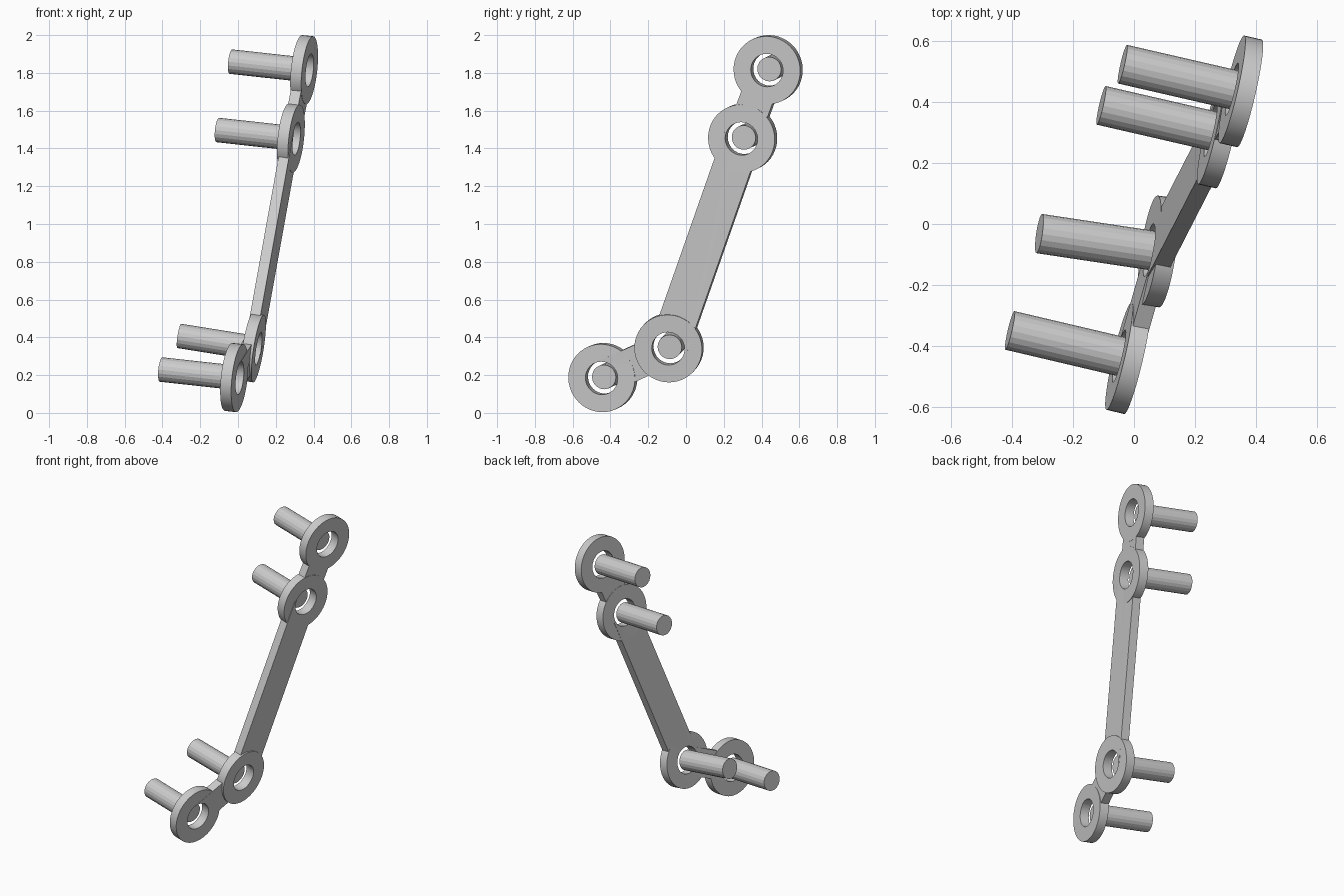
import bpy
from mathutils import Vector, Matrix

if "Cube" in bpy.data.objects:
    bpy.data.objects.remove(bpy.data.objects["Cube"])

RING_R, HOLE_R, PIN_R = 0.181, 0.088, 0.065
THICK, PIN_START, PIN_LEN = 0.06, 0.025, 0.375

# Ring centres and the outward direction of each one, top to bottom
rings = [
    ("top", Vector((0.35, 0.435, 1.817)), Vector((1, -0.23, -0.11)).normalized()),
    ("upper", Vector((0.28, 0.30, 1.455)), Vector((1, -0.23, -0.11)).normalized()),
    ("lower", Vector((0.08, -0.09, 0.345)), Vector((1, -0.15, -0.16)).normalized()),
    ("bottom", Vector((-0.02, -0.44, 0.187)), Vector((1, -0.235, -0.11)).normalized()),
]
bar_widths = [0.18, 0.205, 0.18]


def cylinder(name, centre, axis, radius, depth, sides):
    bpy.ops.mesh.primitive_cylinder_add(
        vertices=sides, radius=radius, depth=depth, location=centre,
        rotation=axis.to_track_quat('Z', 'Y').to_euler())
    obj = bpy.context.object
    obj.name = name
    return obj


def bar(name, a, b, normal, width):
    along = (b - a).normalized()
    normal = (normal - along * normal.dot(along)).normalized()
    side = normal.cross(along)
    bpy.ops.mesh.primitive_cube_add(size=1)
    obj = bpy.context.object
    obj.name = name
    frame = Matrix((along, side, normal)).transposed().to_4x4()
    size = Matrix.Diagonal(((b - a).length, width, THICK - 0.004, 1))
    obj.data.transform(Matrix.Translation((a + b) / 2) @ frame @ size)
    return obj


def combine(target, other, operation):
    mod = target.modifiers.new(operation.title(), 'BOOLEAN')
    mod.operation = operation
    mod.solver = 'EXACT'
    mod.object = other
    bpy.context.view_layer.objects.active = target
    bpy.ops.object.modifier_apply(modifier=mod.name)
    bpy.data.objects.remove(other)


# Plate: rings fused with the bars that link them
plate = None
for name, centre, normal in rings:
    ring = cylinder(name + "_ring", centre, normal, RING_R, THICK, 48)
    if plate is None:
        plate = ring
    else:
        combine(plate, ring, 'UNION')
for first, second, width in zip(rings, rings[1:], bar_widths):
    link = bar("link_bar", first[1], second[1], first[2] + second[2], width)
    combine(plate, link, 'UNION')
plate.name = "plate"

# Holes through the rings
for name, centre, normal in rings:
    cutter = cylinder("hole_cutter", centre, normal, HOLE_R, THICK * 3, 32)
    cutter.hide_render = True
    combine(plate, cutter, 'DIFFERENCE')

bpy.ops.object.select_all(action='DESELECT')
plate.select_set(True)
bpy.context.view_layer.objects.active = plate
bpy.ops.object.shade_smooth_by_angle(angle=0.5)

# Pins standing behind the holes
for name, centre, normal in rings:
    middle = centre - normal * (PIN_START + PIN_LEN / 2)
    cylinder(name + "_pin", middle, normal, PIN_R, PIN_LEN, 20)
